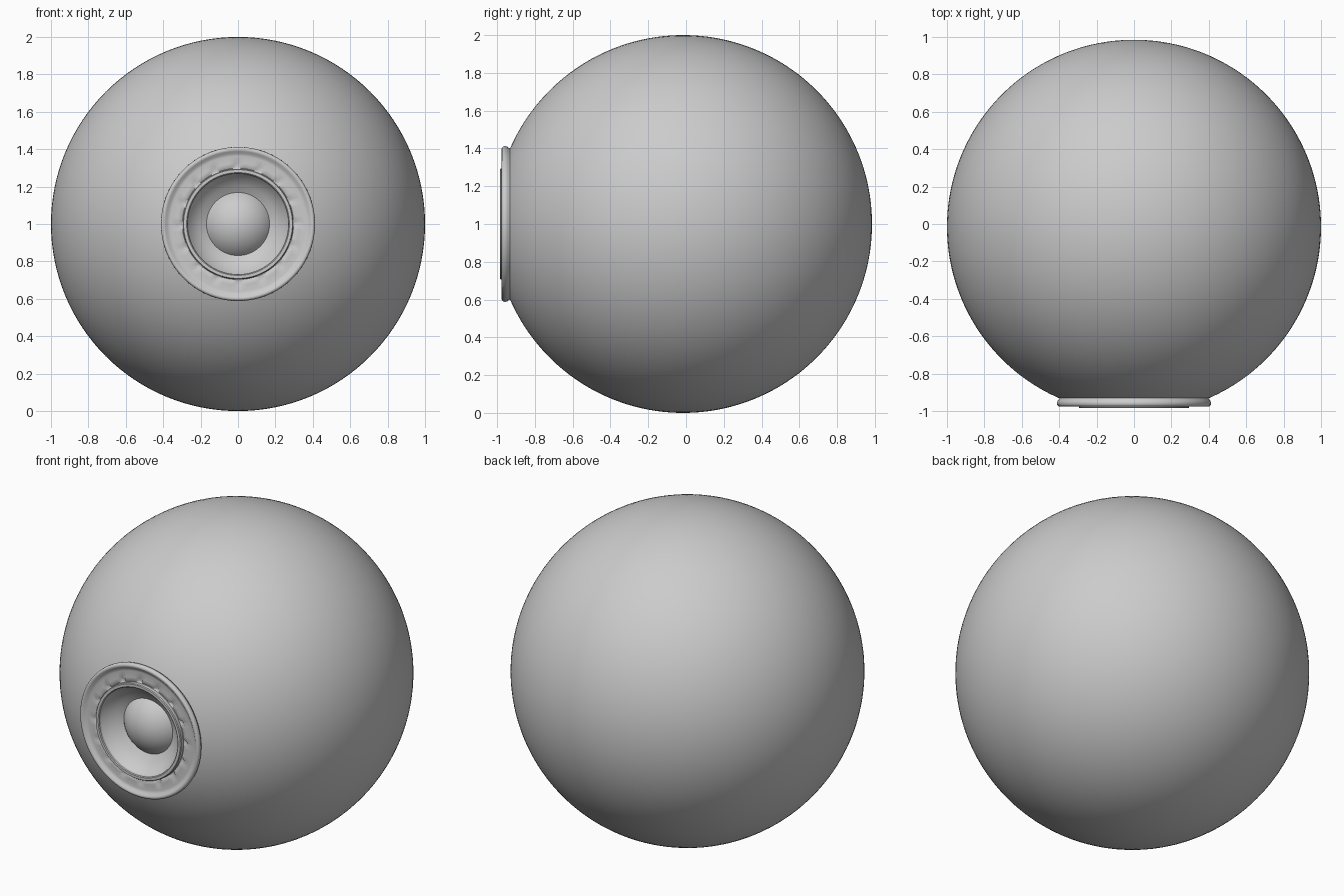
import bpy, bmesh
from math import sin, cos, pi, asin, radians

cube = bpy.data.objects.get("Cube")
if cube:
    bpy.data.objects.remove(cube, do_unlink=True)

grey = bpy.data.materials.new("plain grey")
grey.use_nodes = True
grey.diffuse_color = (0.6, 0.6, 0.6, 1)
grey.node_tree.nodes["Principled BSDF"].inputs["Base Color"].default_value = (0.6, 0.6, 0.6, 1)

SEGMENTS = 128
CENTRE_Y = -0.015


def lathe(name, profile, angle=35, shift=None):
    """Turn (radius, y) points about the front-back axis at z = 1."""
    bm = bmesh.new()
    rows = []
    for i, (r, y) in enumerate(profile):
        if r < 1e-5:
            rows.append([bm.verts.new((0, y, 1))] * SEGMENTS)
            continue
        row = []
        for s in range(SEGMENTS):
            a = 2 * pi * s / SEGMENTS
            dy = shift(i, s) if shift else 0
            row.append(bm.verts.new((r * cos(a), y + dy, 1 + r * sin(a))))
        rows.append(row)
    for a, b in zip(rows, rows[1:]):
        for s in range(SEGMENTS):
            t = (s + 1) % SEGMENTS
            corners = list(dict.fromkeys((a[s], a[t], b[t], b[s])))
            bm.faces.new(corners)
    mesh = bpy.data.meshes.new(name)
    bm.to_mesh(mesh)
    bm.free()
    mesh.materials.append(grey)
    ob = bpy.data.objects.new(name, mesh)
    bpy.context.collection.objects.link(ob)
    bpy.ops.object.select_all(action="DESELECT")
    ob.select_set(True)
    bpy.context.view_layer.objects.active = ob
    bpy.ops.object.shade_smooth_by_angle(angle=radians(angle))
    return ob


def arc(radius, centre, start, end, steps):
    """Circle arc about the axis, measured from the front pole."""
    angles = [start + (end - start) * i / steps for i in range(steps + 1)]
    return [(abs(radius * sin(a)), centre - radius * cos(a)) for a in angles]


# Round housing, open at the front where the speaker sits
lathe("housing", arc(1, CENTRE_Y, asin(0.38), pi, 72)[::-1])

# Rolled rim, soft channel and a row of small notches beside the inner lip
NOTCH_ROW = 12
rim = [(0.385, -0.915), (0.398, -0.928), (0.402, -0.938), (0.409, -0.946),
       (0.412, -0.956), (0.411, -0.967), (0.405, -0.974), (0.397, -0.976),
       (0.389, -0.973), (0.378, -0.963), (0.362, -0.958), (0.325, -0.964),
       (0.304, -0.962), (0.297, -0.957), (0.294, -0.960)]


def notch(i, s):
    return 0.016 if i == NOTCH_ROW and s % 8 < 2 else 0


lathe("speaker_rim", rim, 50, notch)

# Raised inner lip
lathe("inner_lip", [(0.295, -0.945), (0.295, -0.980), (0.291, -0.985),
                    (0.275, -0.985), (0.270, -0.981), (0.268, -0.965)])

# Recessed cone
lathe("speaker_cone", [(0.268, -0.970), (0.262, -0.960), (0.235, -0.928),
                       (0.205, -0.904), (0.165, -0.882)])

# Domed cap in the middle
BASE_R, HEIGHT, BASE_Y = 0.17, 0.085, -0.882
cap_r = (BASE_R ** 2 + HEIGHT ** 2) / (2 * HEIGHT)
lathe("dust_cap", arc(cap_r, BASE_Y - HEIGHT + cap_r, asin(BASE_R / cap_r), 0, 16))
